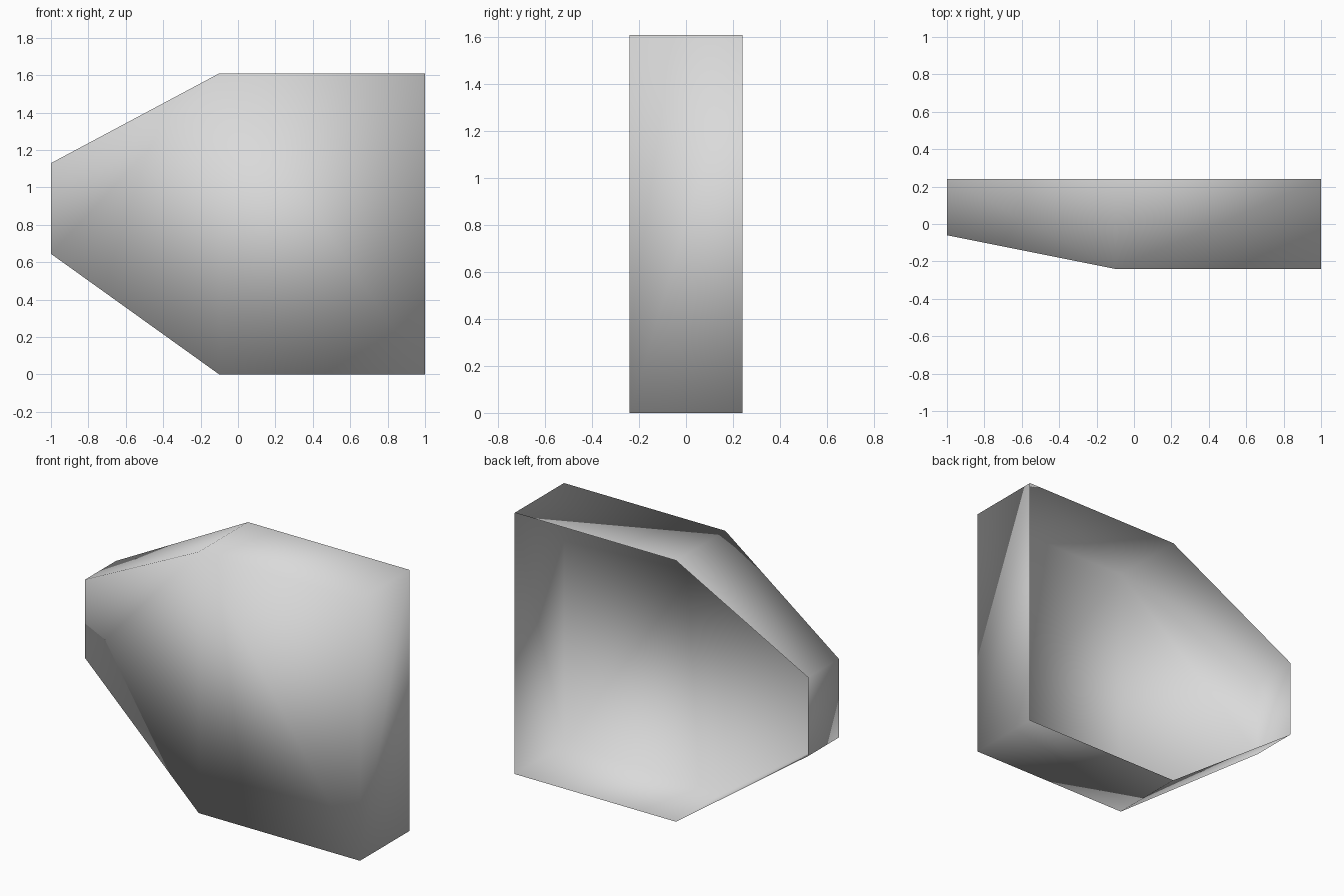
import bpy
import bmesh

cube = bpy.data.objects.get("Cube")
if cube:
    bpy.data.objects.remove(cube, do_unlink=True)

# Single light grey material
grey = bpy.data.materials.new("light grey")
grey.use_nodes = True
colour = (0.7, 0.7, 0.7, 1)
grey.diffuse_color = colour
grey.node_tree.nodes["Principled BSDF"].inputs["Base Color"].default_value = colour

# Rectangular sections along x: x, bottom, top, front y
BACK = 0.24
sections = [(-1, 0.645, 1.13, -0.06), (-0.1, 0, 1.61, -BACK), (1, 0, 1.61, -BACK)]
BOTTOM, TOP, FRONT = 0, 2, 3

bm = bmesh.new()
rings = []
for x, low, high, front in sections:
    corners = [(front, low), (BACK, low), (BACK, high), (front, high)]
    rings.append([bm.verts.new((x, y, z)) for y, z in corners])

# Bottom, top and front walls; the back stays open
for span, (a, b) in enumerate(zip(rings, rings[1:])):
    for i in (BOTTOM, TOP, FRONT):
        j = (i + 1) % 4
        quad = [a[i], a[j], b[j], b[i]]
        # Start corner sets the diagonal, so they meet at the upper front bend
        if i == FRONT - span:
            quad = quad[1:] + quad[:1]
        bm.faces.new(quad)

# End walls
bm.faces.new(rings[0][::-1])
bm.faces.new(rings[-1])

# Soft shading over the whole shell
for face in bm.faces:
    face.smooth = True

mesh = bpy.data.meshes.new("tapered_open_shell")
bm.to_mesh(mesh)
bm.free()
mesh.materials.append(grey)
shell = bpy.data.objects.new("tapered_open_shell", mesh)
bpy.context.collection.objects.link(shell)
